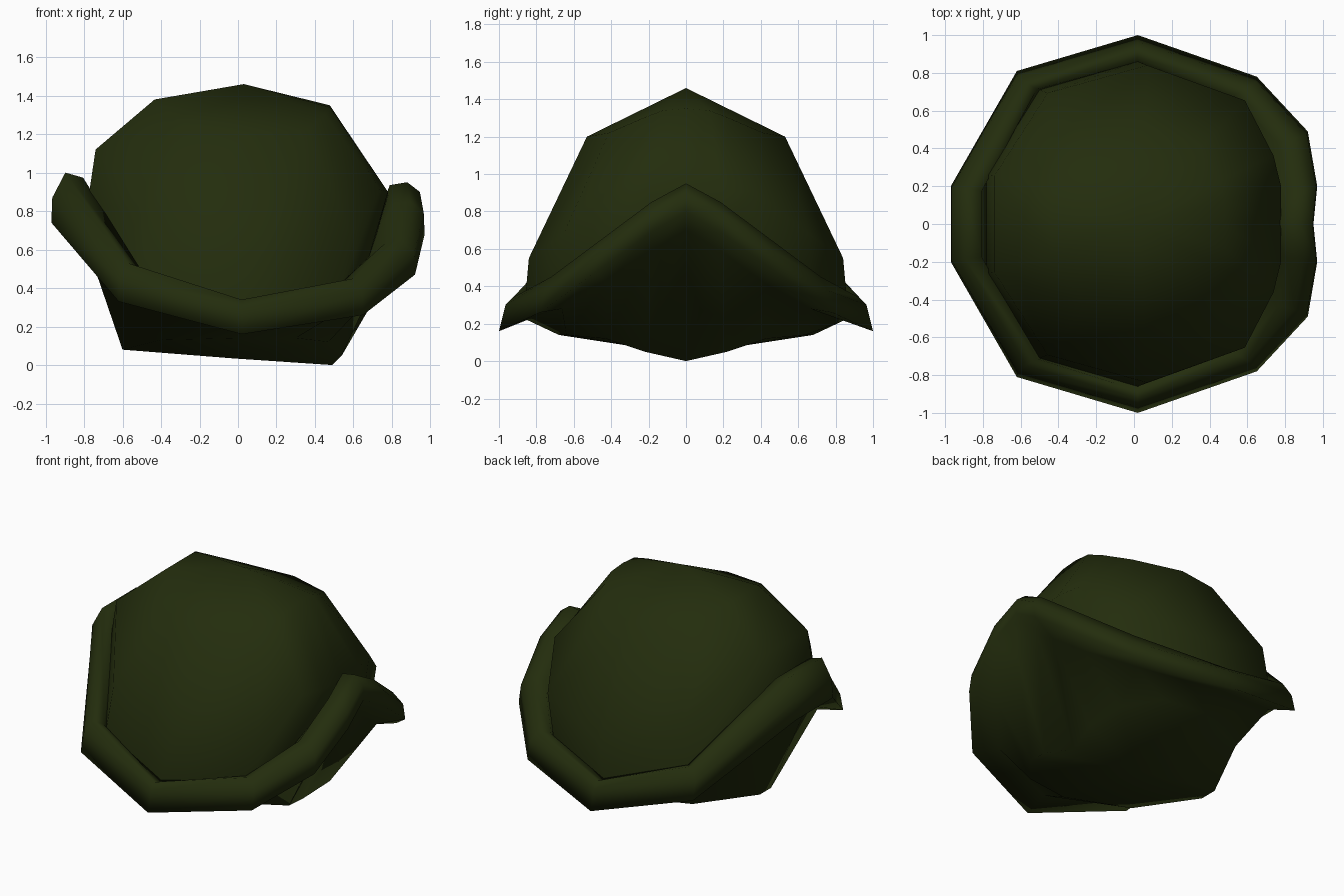
import bpy
import bmesh

cube = bpy.data.objects.get("Cube")
if cube:
    bpy.data.objects.remove(cube, do_unlink=True)

# One dark olive felt colour
felt = bpy.data.materials.new("dark_olive_felt")
felt.use_nodes = True
olive = (0.017, 0.026, 0.004, 1)
felt.diffuse_color = olive
bsdf = felt.node_tree.nodes["Principled BSDF"]
bsdf.inputs["Base Color"].default_value = olive
bsdf.inputs["Roughness"].default_value = 0.9

# Half outlines seen from above: brim rim, foot of the crown, base of the underside
RIM_PLAN = [(.95, 0), (.97, .2), (.92, .49), (.65, .78), (.02, 1), (-.62, .81), (-.97, .2)]
CROWN_PLAN = [(.72, 0), (.72, .2), (.68, .37), (.53, .67), (.02, .86), (-.5, .71), (-.78, .26)]
BASE_PLAN = [(.49, 0), (.54, .22), (.47, .43), (.3, .64), (0, .68), (-.4, .5), (-.6, .06)]

# Height of the rim along its outline, and the thickness of the brim
RIM = [.80, .68, .47, .26, .16, .33, .74]
LIFT = [.15, .17, .18, .19, .18, .2, .26]


def ring(plan, heights, sx=1, sy=1, shift=0):
    """Scaled outline at the given heights, mirrored across y."""
    half = [(x * sx + shift, y * sy, z) for (x, y), z in zip(plan, heights)]
    return half + [(x, -y, z) for x, y, z in reversed(half[1:])]


def lifted(amount):
    return [z + amount * t for z, t in zip(RIM, LIFT)]


def shell(name, rings, top=None, bottom=None):
    """Skin rings from top to bottom, with optional fan points at the ends."""
    bm = bmesh.new()
    loops = [[bm.verts.new(p) for p in r] for r in rings]
    n = len(loops[0])
    for upper, lower in zip(loops, loops[1:]):
        for i in range(n):
            j = (i + 1) % n
            bm.faces.new((lower[i], lower[j], upper[j], upper[i]))
    if top:
        v = bm.verts.new(top)
        for i in range(n):
            bm.faces.new((v, loops[0][i], loops[0][(i + 1) % n]))
    if bottom:
        v = bm.verts.new(bottom)
        for i in range(n):
            bm.faces.new((v, loops[-1][(i + 1) % n], loops[-1][i]))
    for f in bm.faces:
        f.smooth = True
    mesh = bpy.data.meshes.new(name)
    bm.to_mesh(mesh)
    bm.free()
    mesh.materials.append(felt)
    obj = bpy.data.objects.new(name, mesh)
    bpy.context.collection.objects.link(obj)


# Shared seam where the brim meets the crown
seam = ring(CROWN_PLAN, [.75, .68, .56, .39, .33, .47, .85])

# Domed crown, slightly undercut above the seam on its left
shell("crown", [
    ring(CROWN_PLAN, [1.35, 1.34, 1.30, 1.22, 1.20, 1.24, 1.38], .607, .616, .04),
    ring(CROWN_PLAN, [.88, .90, .91, .68, .55, .77, 1.12], 1.013, .977, .05),
    seam,
], top=(.03, 0, 1.46))

# Thick rolled brim, raised at the sides and dipping front and back,
# running smoothly into a closed underside with a low ridge
shell("brim_and_underside", [
    seam,
    ring(RIM_PLAN, lifted(.9), .83, .88),
    ring(RIM_PLAN, lifted(1), .925, .925),
    ring(RIM_PLAN, [.90, .79, .58, .38, .30, .45, .87], .995, .965),
    ring(RIM_PLAN, RIM),
    ring(RIM_PLAN, [.70, .60, .42, .28, .22, .35, .65], .82, .85),
    ring(BASE_PLAN, [0, .05, .12, .14, .14, .13, .08]),
], bottom=(-.03, 0, .035))
